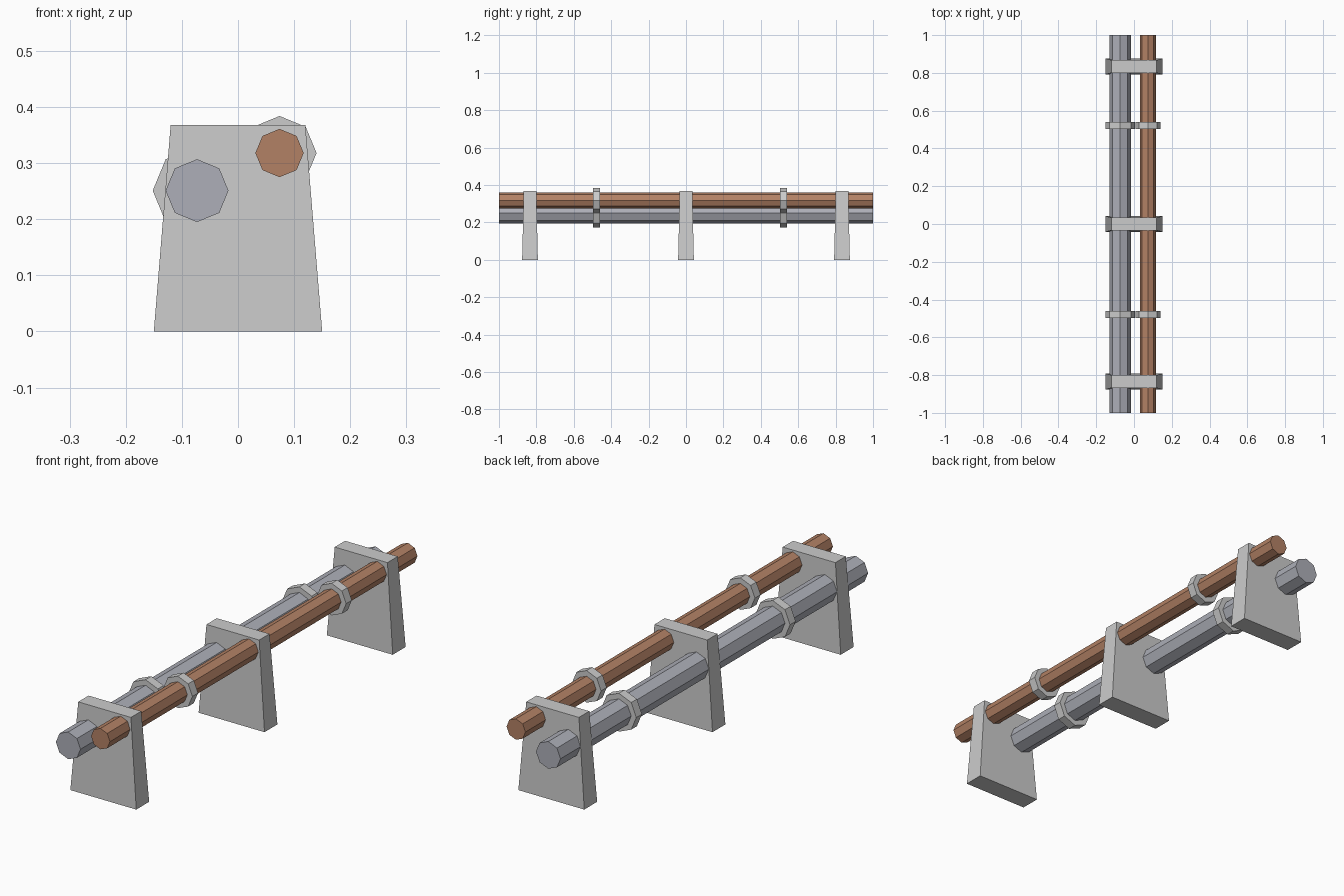
import bpy
import bmesh
import math

if "Cube" in bpy.data.objects:
    bpy.data.objects.remove(bpy.data.objects["Cube"])


def material(name, rgb):
    m = bpy.data.materials.new(name)
    m.diffuse_color = (*rgb, 1)
    m.use_nodes = True
    m.node_tree.nodes["Principled BSDF"].inputs["Base Color"].default_value = m.diffuse_color
    return m


def octagon_rod(name, x, z, radius, y, length, mat=None):
    bpy.ops.mesh.primitive_cylinder_add(
        vertices=8, radius=radius, depth=length,
        location=(x, y, z), rotation=(math.pi / 2, 0, 0))
    ob = bpy.context.object
    ob.name = name
    if mat:
        ob.data.materials.append(mat)
    return ob


def support(name, y, half_x=0.15, half_y=0.042, height=0.368, taper=0.8):
    bm = bmesh.new()
    bmesh.ops.create_cube(bm, size=2)
    for v in bm.verts:
        top = v.co.z > 0
        k = taper if top else 1
        v.co = (v.co.x * half_x * k, v.co.y * half_y * k, height if top else 0)
    me = bpy.data.meshes.new(name)
    bm.to_mesh(me)
    bm.free()
    ob = bpy.data.objects.new(name, me)
    ob.location.y = y
    bpy.context.collection.objects.link(ob)


steel = material("steel", (0.42, 0.43, 0.48))
rust = material("rust", (0.45, 0.22, 0.13))

# Two pipes, each with a pair of coupling collars
pipes = [("large", -0.073, 0.251, 0.056, 0.079, steel),
         ("small", 0.074, 0.318, 0.043, 0.066, rust)]
for label, x, z, radius, collar_radius, mat in pipes:
    octagon_rod(label + "_pipe", x, z, radius, 0, 2, mat)
    for i, y in enumerate((-0.478, 0.522)):
        octagon_rod(f"{label}_collar_{i + 1}", x, z, collar_radius, y, 0.037)

# Tapered concrete supports
for i, y in enumerate((-0.834, 0, 0.834)):
    support(f"support_{i + 1}", y)
